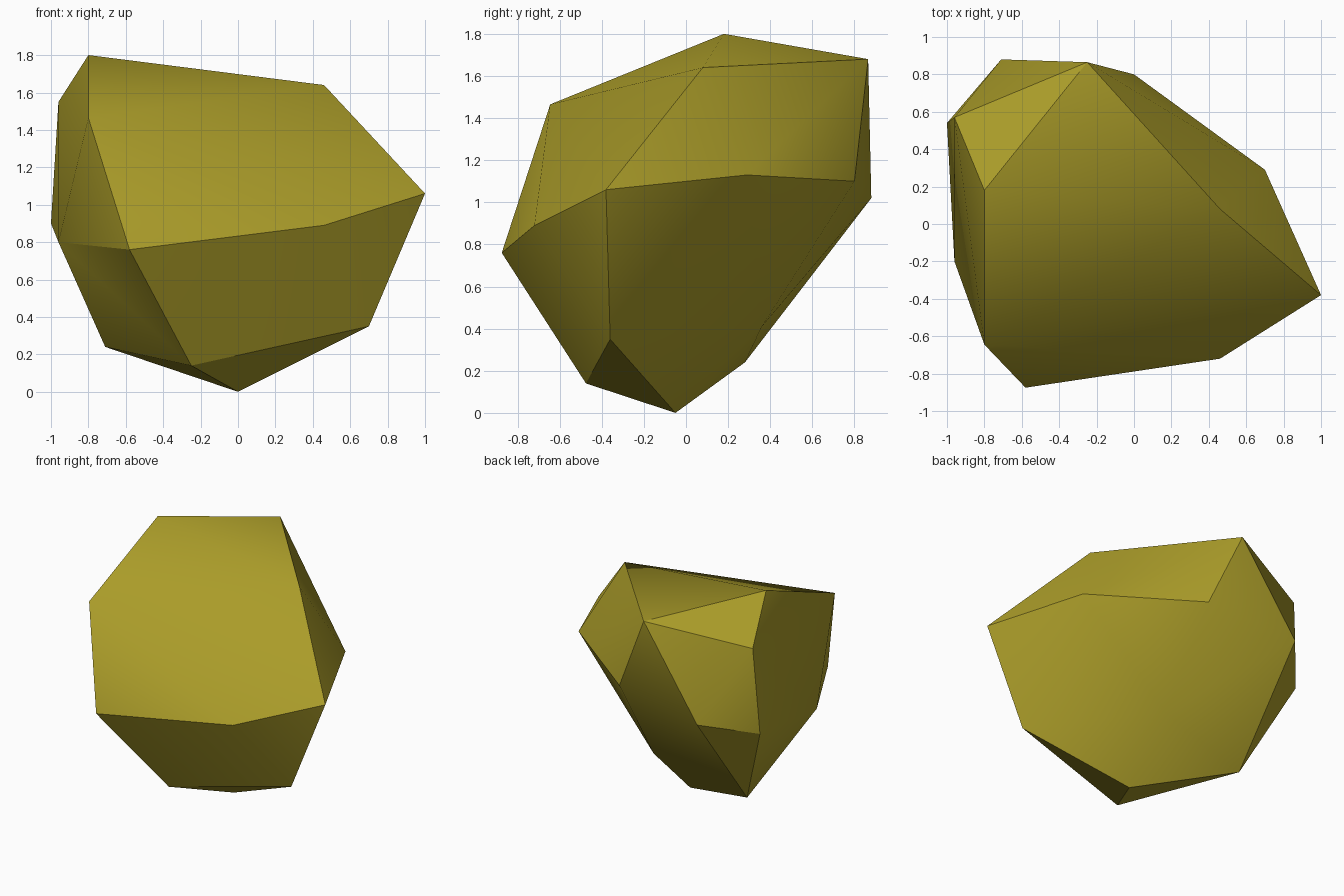
import bpy, bmesh, math

if "Cube" in bpy.data.objects:
    bpy.data.objects.remove(bpy.data.objects["Cube"])

# Corner points of the faceted boulder
corners = [
    # top rim
    (-0.80, 0.18, 1.80), (0.46, 0.08, 1.64), (-0.25, 0.865, 1.68),
    (-0.96, 0.57, 1.55), (-0.80, -0.645, 1.465),
    # middle band
    (1.00, -0.38, 1.06), (0.46, -0.72, 0.89), (-0.58, -0.875, 0.76),
    (-0.96, -0.20, 0.80), (-1.00, 0.54, 0.90), (-0.71, 0.88, 1.02),
    (0.00, 0.80, 1.10), (0.70, 0.29, 1.13),
    # underside
    (0.70, -0.36, 0.35), (0.00, -0.05, 0.00), (-0.25, -0.475, 0.14),
    (-0.71, 0.28, 0.24), (0.02, 0.36, 0.41),
]

# Solid boulder wrapped around the corners
bm = bmesh.new()
for p in corners:
    bm.verts.new(p)
bmesh.ops.convex_hull(bm, input=bm.verts[:])
bmesh.ops.recalc_face_normals(bm, faces=bm.faces[:])
mesh = bpy.data.meshes.new("boulder")
bm.to_mesh(mesh)
bm.free()

# Mossy ochre stone
mat = bpy.data.materials.new("ochre_stone")
mat.diffuse_color = (0.40, 0.33, 0.022, 1)
mat.use_nodes = True
mat.node_tree.nodes["Principled BSDF"].inputs["Base Color"].default_value = mat.diffuse_color
mesh.materials.append(mat)

boulder = bpy.data.objects.new("boulder", mesh)
bpy.context.collection.objects.link(boulder)

# Soft faces with crisp ridges
bpy.context.view_layer.objects.active = boulder
boulder.select_set(True)
bpy.ops.object.shade_smooth_by_angle(angle=math.radians(30))
